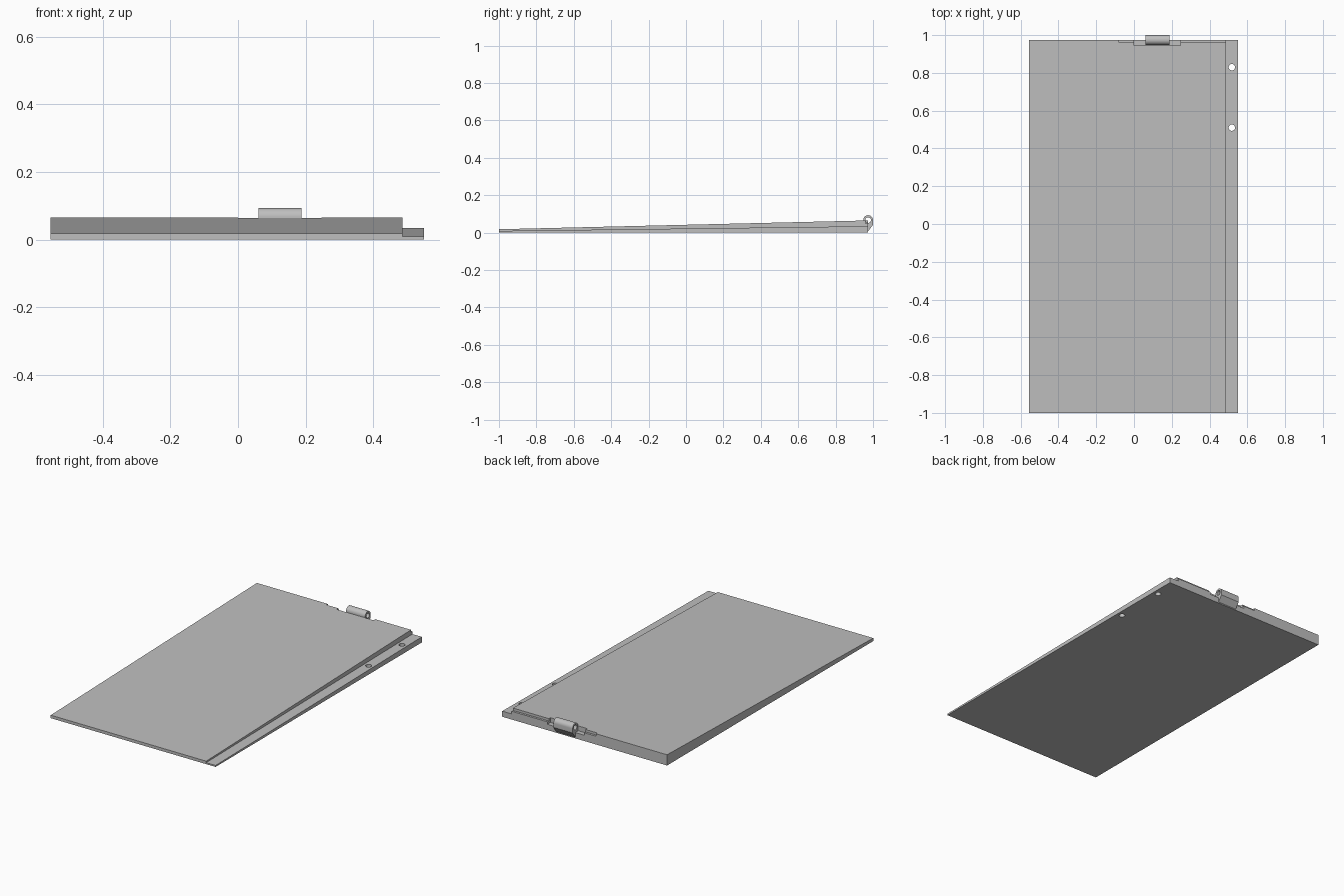
import bpy, bmesh, math

if "Cube" in bpy.data.objects:
    bpy.data.objects.remove(bpy.data.objects["Cube"])

grey = bpy.data.materials.new("light grey")
grey.diffuse_color = (0.52, 0.52, 0.52, 1)
grey.use_nodes = True
grey.node_tree.nodes["Principled BSDF"].inputs["Base Color"].default_value = grey.diffuse_color


def make(name, bm):
    bmesh.ops.recalc_face_normals(bm, faces=bm.faces)
    me = bpy.data.meshes.new(name)
    bm.to_mesh(me)
    bm.free()
    me.materials.append(grey)
    ob = bpy.data.objects.new(name, me)
    bpy.context.collection.objects.link(ob)
    return ob


def loft(name, ring_a, ring_b):
    """Closed solid between two matching outlines."""
    bm = bmesh.new()
    a = [bm.verts.new(p) for p in ring_a]
    b = [bm.verts.new(p) for p in ring_b]
    n = len(a)
    bm.faces.new(a)
    bm.faces.new(b[::-1])
    for i in range(n):
        j = (i + 1) % n
        bm.faces.new((a[i], b[i], b[j], a[j]))
    return make(name, bm)


def box(name, x0, x1, y0, y1, z0, z1):
    ring = [(y0, z0), (y1, z0), (y1, z1), (y0, z1)]
    return loft(name, [(x0, y, z) for y, z in ring], [(x1, y, z) for y, z in ring])


def arc(cy, cz, r, start, end, steps):
    angles = [math.radians(start + (end - start) * i / steps) for i in range(steps + 1)]
    return [(cy + r * math.cos(t), cz + r * math.sin(t)) for t in angles]


def cut(target, cutter):
    mod = target.modifiers.new("cut", 'BOOLEAN')
    mod.operation = 'DIFFERENCE'
    mod.solver = 'EXACT'
    mod.object = cutter
    bpy.context.view_layer.objects.active = target
    bpy.ops.object.modifier_apply(modifier=mod.name)
    bpy.data.objects.remove(cutter)


# Tapered plate with a lower ledge along the right edge
def section(y, top, ledge):
    return [(-0.555, y, 0), (0.55, y, 0), (0.55, y, ledge),
            (0.487, y, ledge), (0.487, y, top), (-0.555, y, top)]


BACK = 0.974
plate = loft("tapered_plate", section(-1, 0.018, 0.009), section(BACK, 0.065, 0.034))

# Screw holes through the ledge
for y in (0.83, 0.51):
    ring = arc(0.518, y, 0.017, 0, 345, 23)
    cut(plate, loft("hole_cutter", [(x, v, -0.05) for x, v in ring],
                    [(x, v, 0.1) for x, v in ring]))

# Rod groove and knuckle pocket in the rear edge
cut(plate, box("groove_cutter", -0.08, 0.488, 0.961, 1.05, 0.05, 0.12))
cut(plate, box("pocket_cutter", 0.0, 0.247, 0.945, 1.05, 0.035, 0.12))

# Hinge knuckle: bored barrel on a slanted foot
CY, CZ, R = 0.974, 0.067, 0.026
outline = arc(CY, CZ, R, 0, 180, 20) + [(CY - R, 0.034), (0.972, 0.004), (1.0, 0.042)]
knuckle = loft("hinge_knuckle", [(0.06, y, z) for y, z in outline],
               [(0.188, y, z) for y, z in outline])
bore = arc(CY, CZ, 0.015, 0, 345, 23)
cut(knuckle, loft("bore_cutter", [(0.0, y, z) for y, z in bore],
                  [(0.3, y, z) for y, z in bore]))

# Smooth the round surfaces, keep the edges sharp
for ob in (plate, knuckle):
    bpy.ops.object.select_all(action='DESELECT')
    ob.select_set(True)
    bpy.context.view_layer.objects.active = ob
    bpy.ops.object.shade_smooth_by_angle(angle=math.radians(30))
